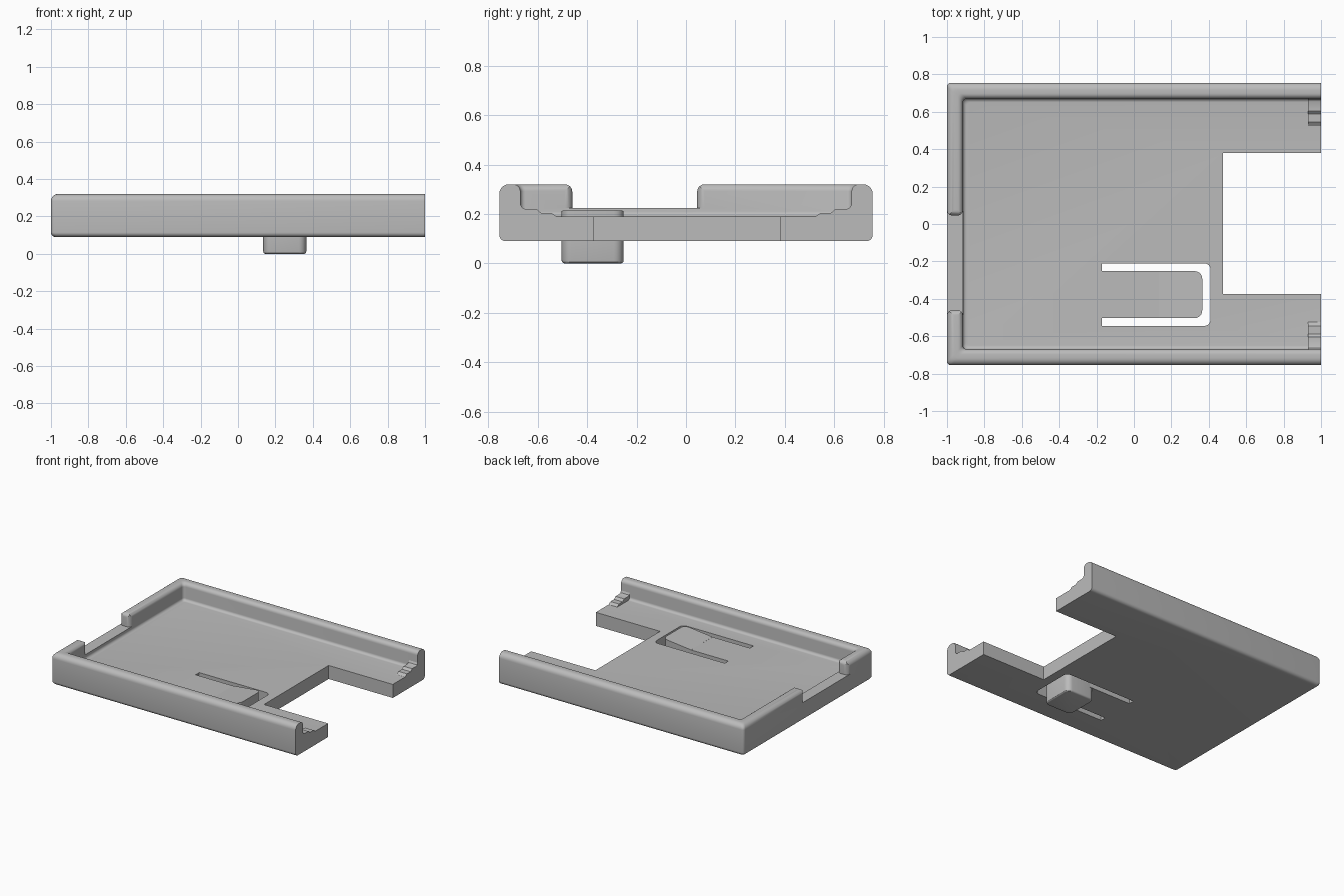
import bpy, bmesh
from math import sin, cos, pi
from mathutils import Vector

if "Cube" in bpy.data.objects:
    bpy.data.objects.remove(bpy.data.objects["Cube"])

grey = bpy.data.materials.new("light_grey_plastic")
grey.use_nodes = True
grey.diffuse_color = (0.5, 0.5, 0.5, 1)
grey.node_tree.nodes["Principled BSDF"].inputs["Base Color"].default_value = (0.5, 0.5, 0.5, 1)

HALF, BASE, FLOOR, TOP = 0.755, 0.09, 0.19, 0.32


def finish(bm, name):
    bmesh.ops.recalc_face_normals(bm, faces=bm.faces)
    mesh = bpy.data.meshes.new(name)
    bm.to_mesh(mesh)
    bm.free()
    mesh.materials.append(grey)
    ob = bpy.data.objects.new(name, mesh)
    bpy.context.collection.objects.link(ob)
    return ob


def arc(cx, cy, r, start, end, n=6):
    """Points on an arc, angles in quarter turns."""
    angles = [(start + (end - start) * i / n) * pi / 2 for i in range(n + 1)]
    return [(cx + r * cos(a), cy + r * sin(a)) for a in angles]


def prism(name, outline, lo, hi, axis="z"):
    """Extrude a closed outline along an axis; x uses (y, z) outlines."""
    bm = bmesh.new()
    place = (lambda p, h: (p[0], p[1], h)) if axis == "z" else (lambda p, h: (h, p[0], p[1]))
    ends = [[bm.verts.new(place(p, h)) for p in outline] for h in (lo, hi)]
    for ring in ends:
        bm.faces.new(ring)
    for i in range(len(outline)):
        j = (i + 1) % len(outline)
        bm.faces.new((ends[0][i], ends[0][j], ends[1][j], ends[1][i]))
    return finish(bm, name)


def box_outline(x0, x1, y0, y1):
    return [(x0, y0), (x1, y0), (x1, y1), (x0, y1)]


def round_outline(x0, x1, y0, y1, r):
    return (arc(x1 - r, y0 + r, r, -1, 0) + arc(x1 - r, y1 - r, r, 0, 1)
            + arc(x0 + r, y1 - r, r, 1, 2) + arc(x0 + r, y0 + r, r, 2, 3))


def tongue_end(x0, x1, y0, y1, r):
    """Outline open on the left with two rounded corners on the right."""
    return ([(x0, y0)] + arc(x1 - r, y0 + r, r, -1, 0)
            + arc(x1 - r, y1 - r, r, 0, 1) + [(x0, y1)])


def cut(target, cutter):
    mod = target.modifiers.new("cut", "BOOLEAN")
    mod.operation, mod.solver, mod.object = "DIFFERENCE", "EXACT", cutter
    cutter.hide_render = True
    bpy.context.view_layer.objects.active = target
    bpy.ops.object.modifier_apply(modifier=mod.name)
    bpy.data.objects.remove(cutter)


def smooth(ob):
    bpy.ops.object.select_all(action="DESELECT")
    ob.select_set(True)
    bpy.context.view_layer.objects.active = ob
    bpy.ops.object.shade_smooth_by_angle(angle=pi / 6)


# Tray: wall section (inset, height) swept around three sides
section = (arc(0.025, BASE + 0.025, 0.025, 3, 2)
           + arc(0.038, TOP - 0.038, 0.038, 2, 1)
           + arc(0.057, TOP - 0.028, 0.028, 1, 0)
           + arc(0.105, FLOOR + 0.02, 0.02, 2, 3))


def tray_path(d):
    r = 0.02
    x, y = -1 + d, HALF - d
    return ([(1, -y)] + arc(x + r, -y + r, r, 3, 2, 4)
            + arc(x + r, y - r, r, 2, 1, 4) + [(1, y)])


bm = bmesh.new()
rows = [[bm.verts.new((x, y, z)) for x, y in tray_path(d)] for d, z in section]
for a, b in zip(rows, rows[1:]):
    for i in range(len(a) - 1):
        bm.faces.new((a[i], a[i + 1], b[i + 1], b[i]))
bm.faces.new(rows[0])
bm.faces.new(rows[-1])
bm.faces.new([r[0] for r in rows] + [r[-1] for r in reversed(rows)])
tray = finish(bm, "tray")

# Connector notch in the open end
cut(tray, prism("notch_cutter", box_outline(0.475, 1.1, -0.375, 0.38), 0, 0.5))

# Gap in the end wall, with the wall ends rounded on top and in plan
Y0, Y1, SILL, R = -0.46, 0.045, 0.225, 0.03
side_profile = ([(Y0, SILL), (Y1, SILL)] + arc(Y1 + R, TOP - R, R, 2, 1)
                + [(Y1 + R, 0.4), (Y0 - R, 0.4)] + arc(Y0 - R, TOP - R, R, 1, 0))
cut(tray, prism("gap_cutter", side_profile, -1.1, -0.9, "x"))
XO, XI = -1 + R, -0.915 - R
plan = ([(-1.1, Y0 - R)] + arc(XO, Y0 - R, R, 2, 1) + arc(XI, Y0 - R, R, 1, 0)
        + [(-0.85, Y0 - R), (-0.85, Y1 + R)]
        + arc(XI, Y1 + R, R, 0, -1) + arc(XO, Y1 + R, R, -1, -2) + [(-1.1, Y1 + R)])
cut(tray, prism("gap_end_cutter", plan, SILL, 0.4))

# U-shaped slot that frees the spring tongue
outer = tongue_end(-0.17, 0.41, -0.545, -0.21, 0.035)
inner = tongue_end(-0.17, 0.365, -0.503, -0.252, 0.04)
cut(tray, prism("slot_cutter", outer + inner[::-1], 0, 0.28))
smooth(tray)

# Sloping pad on top of the tongue
pad = prism("latch_pad", tongue_end(0.135, 0.365, -0.503, -0.252, 0.04), 0.12, FLOOR)
for v in pad.data.vertices:
    if v.co.z > 0.15:
        v.co.z += 0.025 * (v.co.x - 0.135) / 0.23 + 0.0005
smooth(pad)

# Push button below the tongue
button = prism("latch_button", round_outline(0.135, 0.365, -0.503, -0.252, 0.04), 0, 0.12)
bm = bmesh.new()
bm.from_mesh(button.data)
rim = [e for e in bm.edges if all(v.co.z < 0.01 for v in e.verts)]
bmesh.ops.bevel(bm, geom=rim, offset=0.012, segments=3, profile=0.5, affect="EDGES")
bm.to_mesh(button.data)
bm.free()
smooth(button)

# Stepped ridges at the open end, one along each wall
steps = [(0.7, 0.15), (0.7, 0.24), (0.67, 0.24), (0.663, 0.226), (0.65, 0.22), (0.605, 0.22),
         (0.587, 0.205), (0.545, 0.205), (0.525, FLOOR), (0.525, 0.15)]
for side, name in ((1, "back_end_steps"), (-1, "front_end_steps")):
    smooth(prism(name, [(side * y, z) for y, z in steps], 0.93, 1, "x"))
